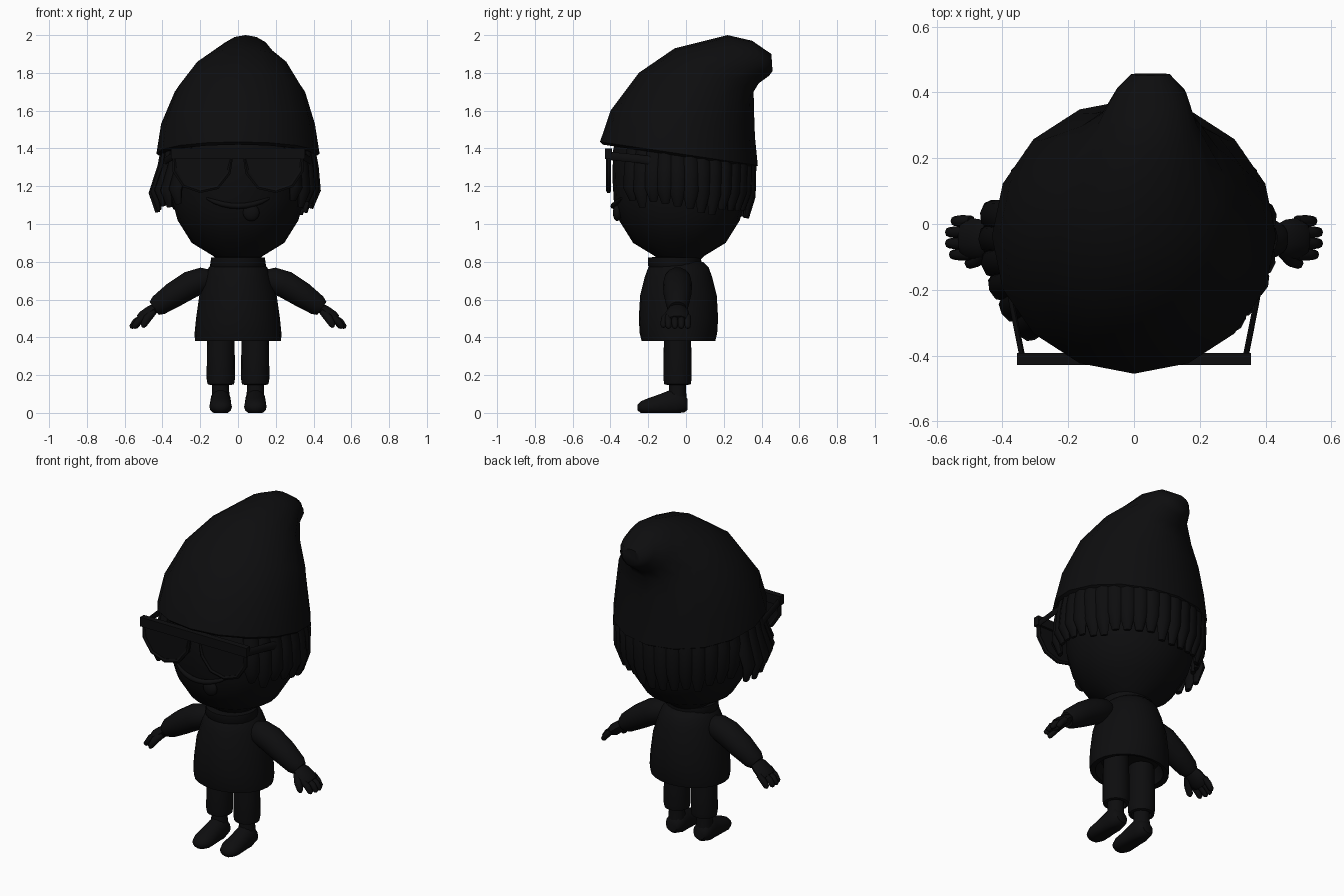
import bpy, bmesh, math, random
from mathutils import Vector

random.seed(4)
cube = bpy.data.objects.get("Cube")
if cube:
    bpy.data.objects.remove(cube, do_unlink=True)

black = bpy.data.materials.new("matte black")
black.use_nodes = True
black.diffuse_color = (0.004, 0.004, 0.0045, 1)
bsdf = black.node_tree.nodes["Principled BSDF"]
bsdf.inputs["Base Color"].default_value = black.diffuse_color
bsdf.inputs["Roughness"].default_value = 0.9

X, Y, Z = Vector((1, 0, 0)), Vector((0, 1, 0)), Vector((0, 0, 1))
CY = -0.035  # depth of the body axis


def finish(name, bm, angle=50):
    bmesh.ops.recalc_face_normals(bm, faces=bm.faces)
    mesh = bpy.data.meshes.new(name)
    bm.to_mesh(mesh)
    bm.free()
    mesh.materials.append(black)
    obj = bpy.data.objects.new(name, mesh)
    bpy.context.collection.objects.link(obj)
    bpy.ops.object.select_all(action='DESELECT')
    obj.select_set(True)
    bpy.context.view_layer.objects.active = obj
    bpy.ops.object.shade_smooth_by_angle(angle=math.radians(angle))
    return obj


def loft(name, rings, n=12, loop=False, floor=None):
    """Skin elliptical rings given as (centre, half axis u, half axis v)."""
    bm = bmesh.new()
    rows = []
    for c, u, v in rings:
        row = []
        for i in range(n):
            a = math.tau * i / n
            p = Vector(c) + u * math.cos(a) + v * math.sin(a)
            if floor is not None:
                p.z = max(p.z, floor)
            row.append(bm.verts.new(p))
        rows.append(row)
    pairs = list(zip(rows, rows[1:])) + ([(rows[-1], rows[0])] if loop else [])
    for a, b in pairs:
        for i in range(n):
            j = (i + 1) % n
            bm.faces.new((a[i], a[j], b[j], b[i]))
    if not loop:
        bm.faces.new(rows[0])
        bm.faces.new(rows[-1])
    return finish(name, bm)


def tube(name, pts, radii, side=Y, flat=1.0, n=10, loop=False):
    """Tapered tube; radii run along `side`, flat scales the other axis."""
    pts = [Vector(p) for p in pts]
    rings, k = [], len(pts)
    for i, p in enumerate(pts):
        nxt = pts[(i + 1) % k] if loop else pts[min(i + 1, k - 1)]
        prv = pts[i - 1] if loop else pts[max(i - 1, 0)]
        d = (nxt - prv).normalized()
        u = (side - d * side.dot(d)).normalized()
        rings.append((p, u * radii[i], d.cross(u) * radii[i] * flat))
    return loft(name, rings, n, loop)


def lathe(name, profile, n, cy=CY):
    """Upright rings from (x radius, y radius, height)."""
    return loft(name, [((0, cy, z), X * rx, Y * ry) for rx, ry, z in profile], n)


def box(name, lo, hi):
    bm = bmesh.new()
    bmesh.ops.create_cube(bm, size=1)
    for v in bm.verts:
        v.co = [l + (h - l) * (c + 0.5) for l, h, c in zip(lo, hi, v.co)]
    return finish(name, bm, 30)


def blob(name, centre, size):
    bm = bmesh.new()
    bmesh.ops.create_uvsphere(bm, u_segments=14, v_segments=8, radius=1)
    for v in bm.verts:
        v.co = Vector(centre) + Vector(a * b for a, b in zip(v.co, size))
    return finish(name, bm)


# Head
lathe("head", [(r, r, z) for r, z in (
    (.10, .80), (.13, .83), (.245, .90), (.32, 1.02), (.347, 1.12),
    (.355, 1.25), (.35, 1.4), (.30, 1.5), (.15, 1.6))], 20)

# Slouching hat: front point, back point, half width, sideways shift
hat = [(-.36, 1.47, .31, 1.37, .37, 0), (-.44, 1.42, .365, 1.30, .415, 0),
       (-.455, 1.435, .38, 1.31, .432, 0), (-.40, 1.60, .365, 1.46, .407, 0),
       (-.25, 1.80, .36, 1.60, .345, .01), (-.06, 1.93, .358, 1.70, .255, .02),
       (.22, 2.0, .385, 1.745, .15, .04), (.35, 1.97, .44, 1.785, .11, .05),
       (.452, 1.90, .458, 1.81, .06, .05)]
rings = []
for fy, fz, by, bz, w, sx in hat:
    f, b = Vector((sx, fy, fz)), Vector((sx, by, bz))
    rings.append(((f + b) / 2, X * w, (b - f) / 2))
loft("hat", rings, 16)

# Hair locks hanging around the sides and back
LOCKS = 27
for i in range(LOCKS):
    t = -1 + 2 * i / (LOCKS - 1)
    a = math.radians(132) * t
    out = Vector((math.sin(a), math.cos(a), 0))
    tangent = Vector((out.y, -out.x, 0))
    front = abs(t) > 0.6
    flare = (.05 if t < 0 else .015) if front else 0
    low = 1.05 + .07 * t * t + random.uniform(-.025, .025)
    spots = []
    for r, z in ((.355, 1.42), (.375, 1.30), (.375 + flare, (1.26 + low) / 2), (.355 + flare, low)):
        spots.append(Vector((out.x * (r + .02), CY + out.y * r, z)))
    tube("hair_lock", spots, [.045, .05, .044, .02], tangent, .65, 8)

# Smiling mouth and tongue
smile = []
for i in range(9):
    x = -.165 + .33 * i / 8
    smile.append((x, CY - math.sqrt(.35 ** 2 - x * x), 1.095 + 1.5 * x * x))
tube("mouth", smile, [.006, .012, .014, .015, .015, .015, .014, .012, .006], Z, 1, 8)
blob("tongue", (.07, -.365, 1.06), (.045, .022, .045))

# Sunglasses
box("glasses_bar", (-.355, -.428, 1.345), (.355, -.392, 1.40))
outline = [(.03, 1.37), (.18, 1.375), (.34, 1.375), (.335, 1.28), (.285, 1.205),
           (.20, 1.175), (.11, 1.195), (.05, 1.27)]
for s in (-1, 1):
    tube("lens_rim", [(s * x, -.41, z) for x, z in outline], [.013] * 8, Y, 1, 6, True)
    bm = bmesh.new()
    face = bm.faces.new([bm.verts.new((s * x, -.414, z)) for x, z in outline])
    ext = bmesh.ops.extrude_face_region(bm, geom=[face])["geom"]
    bmesh.ops.translate(bm, vec=(0, .008, 0),
                        verts=[g for g in ext if isinstance(g, bmesh.types.BMVert)])
    finish("lens", bm, 30)
    tube("glasses_temple", [(s * .34, -.40, 1.36), (s * .37, -.25, 1.345),
                            (s * .40, -.06, 1.32), (s * .40, -.045, 1.17)],
         [.022, .022, .03, .03], (Z + Y), .4, 8)

# Jumper with a hollow hem and a raised collar
lathe("jumper", [(.17, .15, .46), (.195, .175, .385), (.228, .195, .38), (.23, .205, .42),
                 (.222, .21, .5), (.205, .203, .62), (.175, .178, .72),
                 (.155, .16, .77), (.125, .13, .80)], 24, -.04)
lathe("collar", [(.14, .13, .765), (.148, .142, .78), (.142, .14, .822), (.11, .11, .825)], 24, -.06)

for s in (-1, 1):
    # Sleeve
    tube("sleeve", [(s * x, y, z) for x, y, z in (
        (.13, -.045, .715), (.18, -.045, .705), (.25, -.045, .68), (.34, -.045, .625),
        (.42, -.045, .57), (.444, -.045, .553))],
        [.045, .072, .078, .073, .06, .045], Y, .95, 14)
    # Hand: palm, fingers and thumb
    tube("palm", [(s * .42, -.045, .57), (s * .46, -.045, .54), (s * .50, -.045, .508),
                  (s * .52, -.045, .493)], [.035, .058, .064, .05], Y, .55, 10)
    for i in range(4):
        y = -.093 + .034 * i
        reach = (.0, .012, .012, -.005)[i]
        tube("finger", [(s * .495, y, .512), (s * (.53 + reach), y, .483),
                        (s * (.55 + reach), y, .455), (s * (.553 + reach), y, .447)],
             [.017, .018, .015, .006], Y, 1, 8)
    tube("thumb", [(s * .45, -.08, .535), (s * .48, -.11, .50), (s * .50, -.12, .465),
                   (s * .503, -.121, .452)], [.02, .022, .017, .007], Y, 1, 8)

    # Trouser leg, ankle and shoe
    loft("trouser_leg", [((s * .091, -.045, z), X * r, Y * r) for z, r in (
        (.17, .05), (.148, .056), (.152, .07), (.18, .075), (.30, .074), (.45, .07))], 16)
    loft("ankle", [((s * .092, -.045, z), X * r, Y * r) for z, r in (
        (.05, .05), (.12, .045), (.18, .045))], 12)
    shoe = [(.008, .035, .045, .03), (-.01, .05, .05, .05), (-.05, .056, .055, .075),
            (-.09, .055, .05, .07), (-.14, .058, .04, .06), (-.20, .06, .033, .046),
            (-.24, .045, .03, .032), (-.257, .02, .028, .014)]
    loft("shoe", [((s * .092, y, z), X * w, Z * h) for y, w, z, h in shoe], 14, floor=0)
